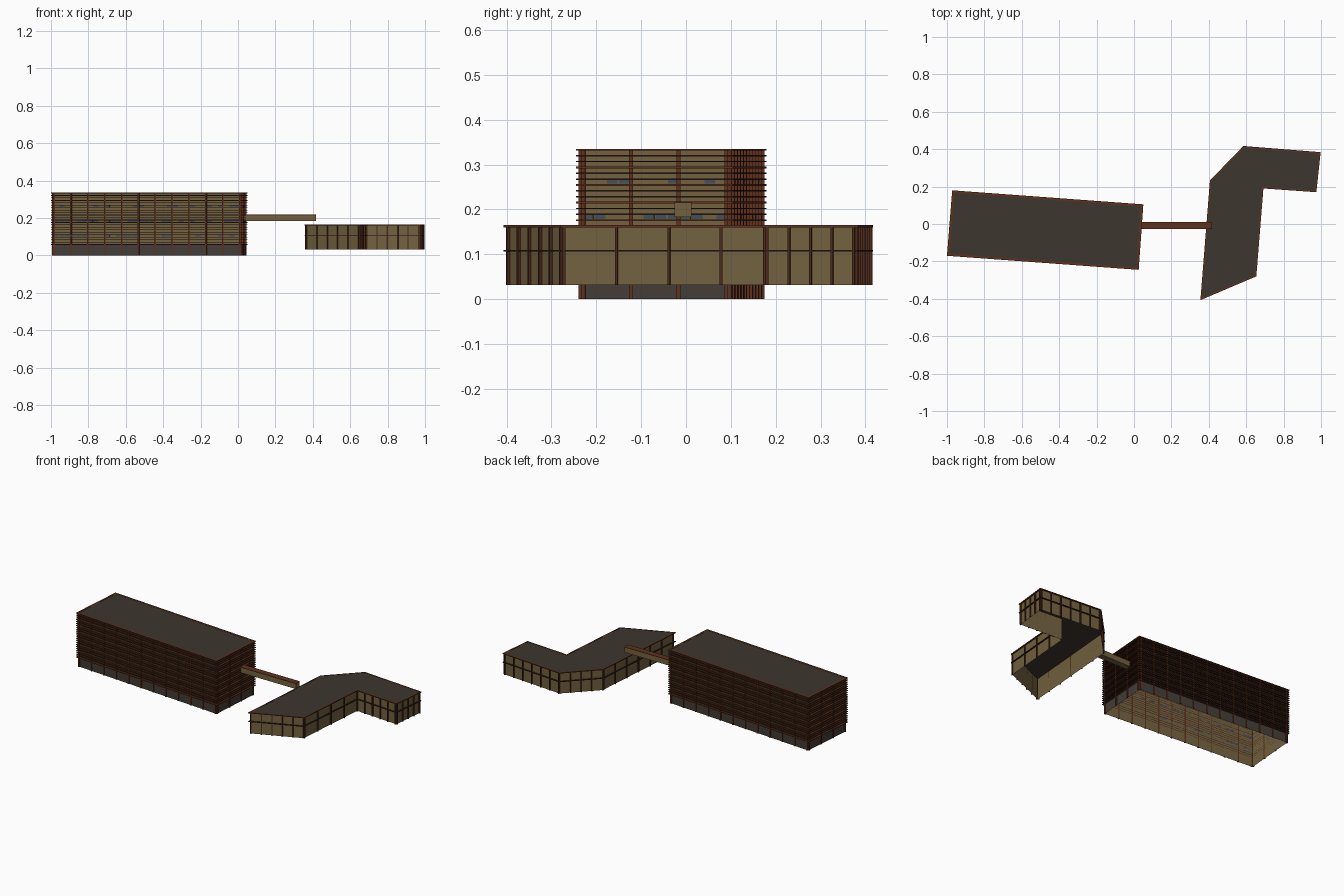
import bpy, bmesh, random
from mathutils import Vector

random.seed(4)
cube = bpy.data.objects.get("Cube")
if cube:
    bpy.data.objects.remove(cube, do_unlink=True)


def material(name, *rgb):
    m = bpy.data.materials.new(name)
    m.use_nodes = True
    m.diffuse_color = (*rgb, 1)
    bsdf = next(n for n in m.node_tree.nodes if n.type == 'BSDF_PRINCIPLED')
    bsdf.inputs["Base Color"].default_value = (*rgb, 1)
    bsdf.inputs["Roughness"].default_value = 0.9
    return m


TAN = material("tan panel", .17, .12, .05)
ROOF = material("dark roof", .048, .037, .028)
GREY = material("grey base", .055, .047, .038)
RED = material("red brown trim", .12, .03, .012)
POST = material("brown post", .07, .022, .01)
DARK = material("dark brown louver", .04, .013, .007)
GLASS = material("blue grey glass", .055, .078, .11)


def finish(name, bm, mat):
    mesh = bpy.data.meshes.new(name)
    bm.to_mesh(mesh)
    bm.free()
    mesh.materials.append(mat)
    obj = bpy.data.objects.new(name, mesh)
    bpy.context.collection.objects.link(obj)
    return obj


def offset(outline, d):
    """Move every edge of a counter-clockwise outline outward by d."""
    result = []
    for i, p in enumerate(outline):
        e1 = (p - outline[i - 1]).normalized()
        e2 = (outline[(i + 1) % len(outline)] - p).normalized()
        n1, n2 = Vector((e1.y, -e1.x)), Vector((e2.y, -e2.x))
        result.append(p + (n1 + n2) * d / (1 + n1.dot(n2)))
    return result


def loop(bm, outline, z):
    return [bm.verts.new((p.x, p.y, z)) for p in outline]


def bridge(bm, a, b):
    for i in range(len(a)):
        j = (i + 1) % len(a)
        bm.faces.new((a[i], a[j], b[j], b[i]))


def shell(name, outline, z0, z1, mat):
    """Walls without floor or ceiling."""
    bm = bmesh.new()
    bridge(bm, loop(bm, outline, z0), loop(bm, outline, z1))
    return finish(name, bm, mat)


def roof(name, outline, z, mat):
    bm = bmesh.new()
    bm.faces.new(loop(bm, outline, z))
    return finish(name, bm, mat)


def bands(name, outline, depth, spans, mat):
    """Horizontal rails running round the walls."""
    bm = bmesh.new()
    outer = offset(outline, depth)
    for z0, z1 in spans:
        loops = [loop(bm, o, z) for o, z in
                 ((outline, z0), (outer, z0), (outer, z1), (outline, z1))]
        for k in range(4):
            bridge(bm, loops[k], loops[(k + 1) % 4])
    bmesh.ops.recalc_face_normals(bm, faces=bm.faces)
    return finish(name, bm, mat)


def wall_box(bm, a, b, s0, s1, z0, z1, depth):
    """Box on the wall a-b between distances s0 and s1."""
    e = (b - a).normalized()
    n = Vector((e.y, -e.x)) * depth
    foot = [a + e * s0, a + e * s0 + n, a + e * s1 + n, a + e * s1]
    low, high = loop(bm, foot, z0), loop(bm, foot, z1)
    bridge(bm, low, high)
    bm.faces.new(low)
    bm.faces.new(high)


def edges(outline):
    return [(p, outline[(i + 1) % len(outline)]) for i, p in enumerate(outline)]


def posts(name, outline, bays, width, z0, z1, depth, mat):
    bm = bmesh.new()
    for (a, b), count in zip(edges(outline), bays):
        length = (b - a).length
        for k in range(count + 1):
            s = width / 2 + (length - width) * k / count
            wall_box(bm, a, b, s - width / 2, s + width / 2, z0, z1, depth)
    bmesh.ops.recalc_face_normals(bm, faces=bm.faces)
    return finish(name, bm, mat)


# Main block: open-bottomed shell, base cladding and roof
FIN, TOP, BASE, FLOORS = .012, .335, .058, 7
main = [Vector(p) for p in ((-1, -.17), (.025, -.245), (.05, .105), (-.972, .18))]
main = offset(main, -FIN)
main_bays = (11, 3, 11, 3)
step = (TOP - .002 - BASE) / FLOORS
levels = [BASE + step * k for k in range(FLOORS + 1)]
shell("main_walls", main, 0, TOP - .002, TAN)
shell("main_base", offset(main, .003), 0, BASE, GREY)
roof("main_roof", offset(main, .002), TOP - .001, ROOF)

# Floor slabs, louvers and pillars
bands("floor_slabs", main, FIN, [(z - .002, z + .002) for z in levels], RED)
bands("louvers", main, FIN, [(z + step * f - .0015, z + step * f + .0015)
                             for z in levels[:-1] for f in (1 / 3, 2 / 3)], DARK)
posts("main_pillars", main, main_bays, .008, 0, TOP - .003, .008, RED)

# Scattered window panes on every second floor
bm = bmesh.new()
for z in levels[1:-1:2]:
    for (a, b), bays, per_bay in zip(edges(main), main_bays, (3, 4, 3, 4)):
        cells = bays * per_bay
        size = (b - a).length / cells
        for k in range(cells):
            if random.random() < .45:
                wall_box(bm, a, b, size * (k + .06), size * (k + .94),
                         z + .003, z + step / 3 - .001, .003)
bmesh.ops.recalc_face_normals(bm, faces=bm.faces)
finish("window_panes", bm, GLASS)

# Bent low wing, also open below
RIM, LOW, HIGH = .008, .032, .165
wing = [Vector(p) for p in ((.355, -.407), (.654, -.28), (.692, .19), (.975, .17),
                            (.998, .384), (.585, .417), (.406, .233))]
wing = offset(wing, -RIM)
shell("wing_walls", wing, LOW, HIGH - .002, TAN)
roof("wing_roof", offset(wing, .001), HIGH - .001, ROOF)
bands("wing_roof_rim", wing, RIM, [(HIGH - .005, HIGH)], RED)
bands("wing_middle_rail", wing, RIM, [(.106, .11)], DARK)
posts("wing_posts", wing, (5, 4, 5, 4, 6, 4, 6), .006, LOW, HIGH - .005, .007, POST)

# Link bridge with a brown cover
for name, z0, z1, mat in (("link_bridge", .183, .214, TAN),
                          ("link_bridge_cover", .214, .217, RED)):
    bm = bmesh.new()
    wall_box(bm, Vector((.035, .012)), Vector((.418, .012)), 0, .383, z0, z1, .038)
    bmesh.ops.recalc_face_normals(bm, faces=bm.faces)
    finish(name, bm, mat)
